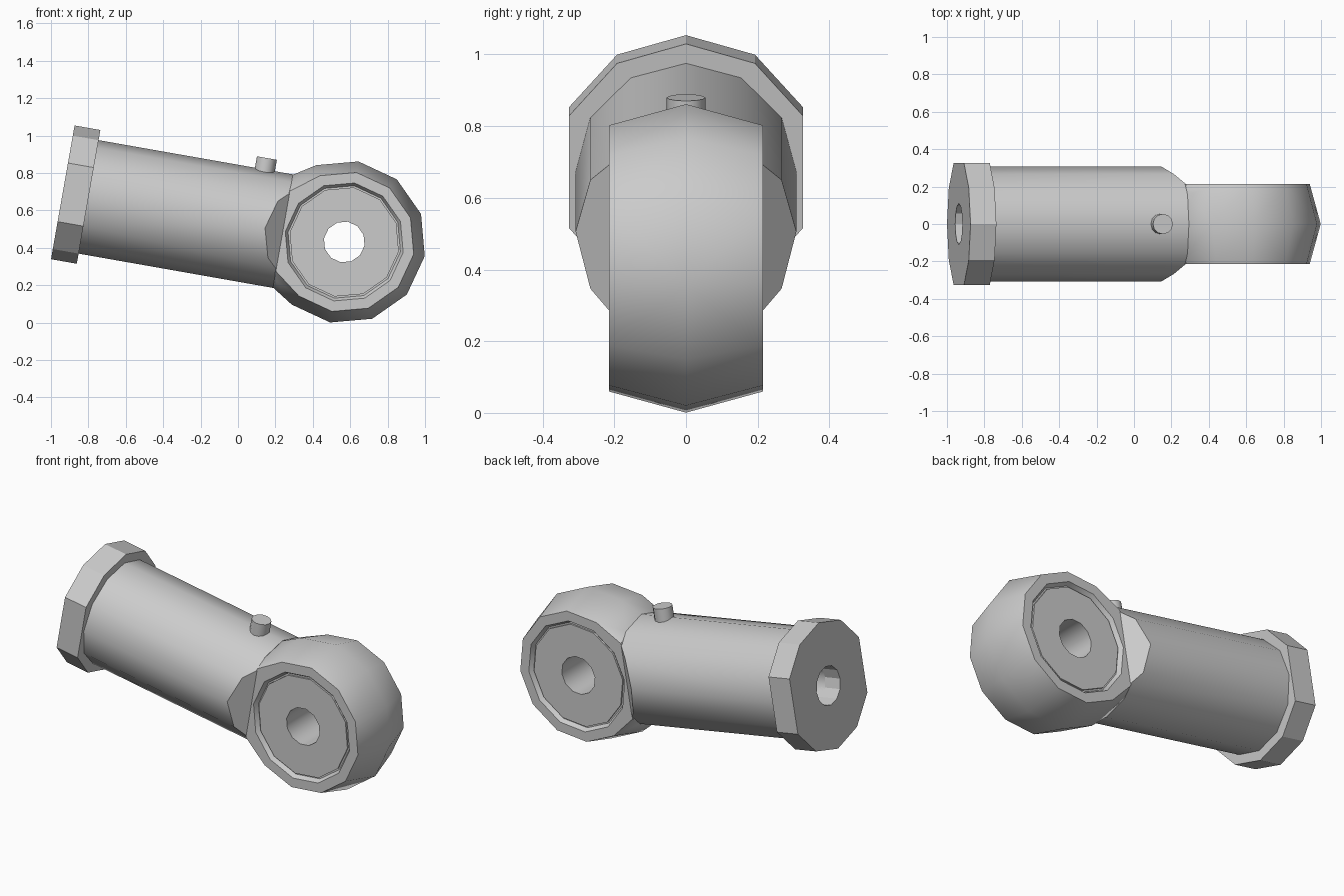
import bpy, bmesh, math
from mathutils import Matrix, Vector

if bpy.data.objects.get("Cube"):
    bpy.data.objects.remove(bpy.data.objects["Cube"], do_unlink=True)

steel = bpy.data.materials.new("grey steel")
steel.use_nodes = True
GREY = (0.6, 0.6, 0.6, 1)
steel.diffuse_color = GREY
steel.node_tree.nodes["Principled BSDF"].inputs["Base Color"].default_value = GREY

# Local frame: origin at the eye centre, shank along -x, tilted 10 degrees
FRAME = Matrix.Translation((0.568, 0, 0.431)) @ Matrix.Rotation(math.radians(10), 4, 'Y')
HALF = 0.215
SIDES = 12
EYE_R, RIM_R, BORE_R, SHANK_R = 0.437, 0.377, 0.11, 0.308
NECK_X = -0.333
NUT_X = -1.528


def ring(r, axis, pos, angles=None):
    """Points of a circle around the given axis, at pos along it."""
    angles = angles or [i * 360 / SIDES for i in range(SIDES)]
    pts = []
    for a in map(math.radians, angles):
        u, v = r * math.sin(a), r * math.cos(a)
        pts.append({'X': (pos, u, v), 'Y': (u, pos, v), 'Z': (u, v, pos)}[axis])
    return [Vector(p) for p in pts]


def hull(name, points):
    """Convex solid through the points, with coplanar faces joined."""
    bm = bmesh.new()
    for p in points:
        bm.verts.new(p)
    bmesh.ops.convex_hull(bm, input=bm.verts)
    bmesh.ops.delete(bm, geom=[v for v in bm.verts if not v.link_faces], context='VERTS')
    bmesh.ops.dissolve_limit(bm, angle_limit=0.01, verts=bm.verts, edges=bm.edges)
    return finish(name, bm)


def finish(name, bm):
    bmesh.ops.recalc_face_normals(bm, faces=bm.faces)
    mesh = bpy.data.meshes.new(name)
    bm.to_mesh(mesh)
    bm.free()
    mesh.materials.append(steel)
    ob = bpy.data.objects.new(name, mesh)
    ob.matrix_world = FRAME
    bpy.context.collection.objects.link(ob)
    return ob


def select(ob):
    bpy.ops.object.select_all(action='DESELECT')
    ob.select_set(True)
    bpy.context.view_layer.objects.active = ob


def cut(ob, cutter):
    mod = ob.modifiers.new("cut", 'BOOLEAN')
    mod.operation, mod.solver, mod.object = 'DIFFERENCE', 'EXACT', cutter
    select(ob)
    bpy.ops.object.modifier_apply(modifier=mod.name)
    bpy.data.objects.remove(cutter, do_unlink=True)


def bore_y():
    return hull("bore_cutter", ring(BORE_R, 'Y', -0.5) + ring(BORE_R, 'Y', 0.5))


def bore_x():
    return hull("bore_cutter", ring(BORE_R, 'X', NUT_X - 0.1) + ring(BORE_R, 'X', -0.7))


# Shank, with both sides chamfered down to the eye width
bm = bmesh.new()
for p in ring(SHANK_R, 'X', NUT_X + 0.1) + ring(SHANK_R, 'X', NECK_X):
    bm.verts.new(p)
bmesh.ops.convex_hull(bm, input=bm.verts)
bmesh.ops.dissolve_limit(bm, angle_limit=0.01, verts=bm.verts, edges=bm.edges)
for s in (-1, 1):
    bmesh.ops.bisect_plane(bm, geom=bm.verts[:] + bm.edges[:] + bm.faces[:],
                           plane_co=(NECK_X, s * HALF, 0), plane_no=(0.09, s * 0.094, 0),
                           clear_outer=True)
    bmesh.ops.holes_fill(bm, edges=[e for e in bm.edges if e.is_boundary])
shank = finish("shank", bm)
cut(shank, bore_x())

# Eye: crowned ring blended into the end of the shank
edge_a = math.degrees(math.asin(HALF / 0.306))
neck_angles = [0, 30, edge_a, 180 - edge_a, 150, 180, 210, 180 + edge_a, -edge_a, -30]
eye = hull("eye", ring(EYE_R, 'Y', 0) + ring(RIM_R, 'Y', HALF) + ring(RIM_R, 'Y', -HALF)
           + ring(0.306, 'X', NECK_X, neck_angles))
cut(eye, bore_y())
for s in (-1, 1):
    cut(eye, hull("recess_cutter", ring(0.305, 'Y', s * (HALF - 0.025))
                  + ring(0.335, 'Y', s * (HALF + 0.025))))

# Inner bearing race, slightly below the rim on both sides
race = hull("inner_race", ring(0.296, 'Y', -0.2) + ring(0.296, 'Y', 0.2))
cut(race, bore_y())

# End collar with two flat sides
collar_angles = [0, 32, 64, 116, 148, 180, 212, 244, 296, 328]
collar = hull("end_collar", ring(0.363, 'X', NUT_X, collar_angles)
              + ring(0.363, 'X', NUT_X + 0.14, collar_angles))
cut(collar, bore_x())

# Grease fitting
fitting = hull("grease_fitting", [p + Vector((-0.485, 0, 0))
               for z in (0.27, 0.37) for p in ring(0.054, 'Z', z)])

for ob in (shank, eye, race, collar, fitting):
    select(ob)
    limit = 25 if ob is collar else 35
    bpy.ops.object.shade_smooth_by_angle(angle=math.radians(limit))
